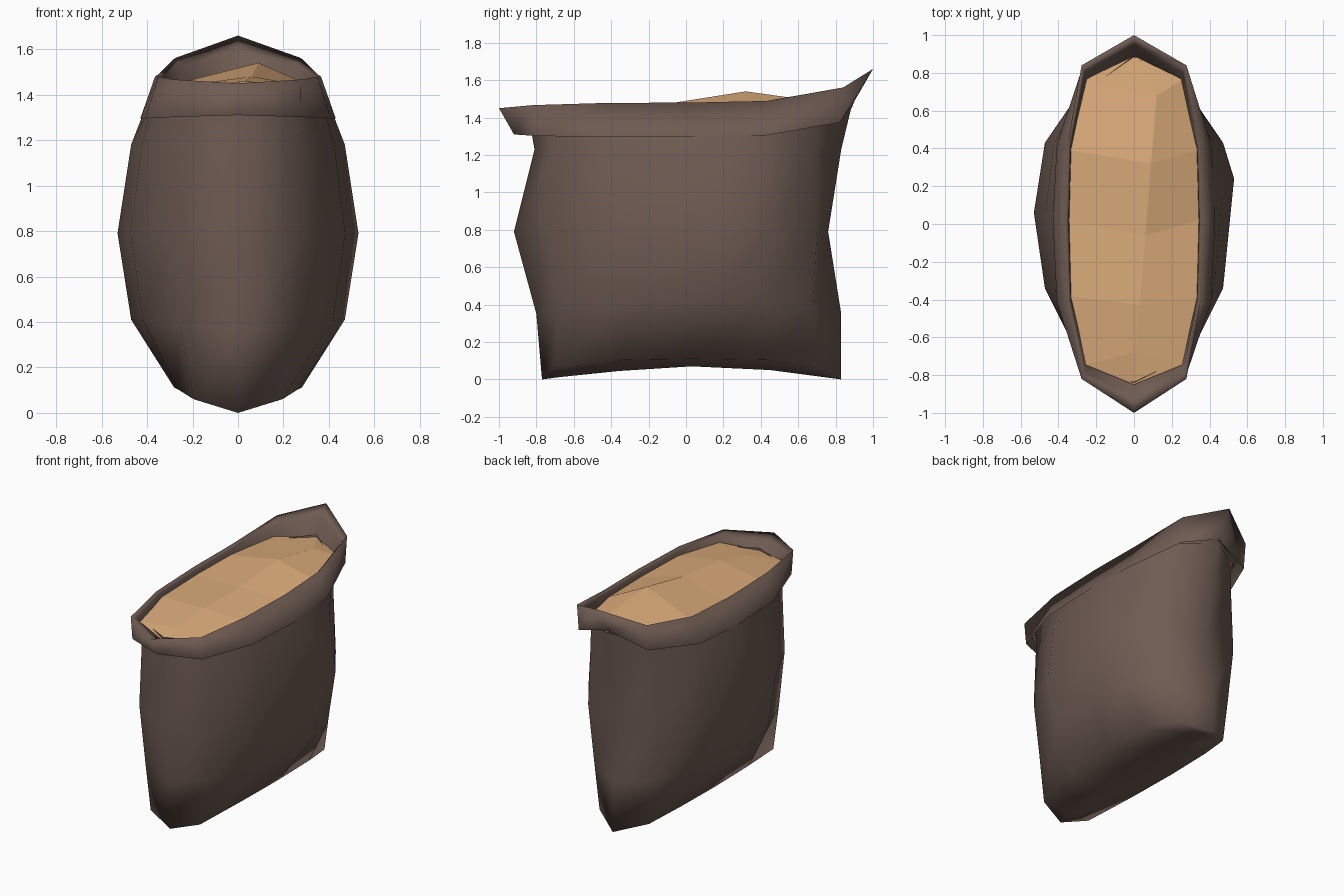
import bpy, bmesh

if "Cube" in bpy.data.objects:
    bpy.data.objects.remove(bpy.data.objects["Cube"])

W = [1, .45, .05, 0, .05, .45, 1]           # how far each column follows the tip height
BODY_Y = [-.71, -.34, .06, .43, .70]        # column positions along the sack body
RIM_Y = [-.82, -.42, .02, .43, .84]         # and along the mouth


def ring(width, y_front, y_back, z_front, z_mid, z_back, corner=.54, quarter=.89,
         ys=BODY_Y, skew=0.0, squash=1.0):
    """Twelve-sided pointed oval; skew slides the broadest points along y."""
    xs = [0, corner, quarter, 1, quarter, corner, 0]
    yy = [y_front] + [y * squash for y in ys] + [y_back]
    side = []
    for i in range(7):
        tip = z_front if i < 3 else z_back
        side.append((xs[i] * width, yy[i], z_mid + (tip - z_mid) * W[i]))
    right = [(x, y + (skew if i == 3 else 0), z) for i, (x, y, z) in enumerate(side)]
    return right + [(-x, y, z) for x, y, z in side[5:0:-1]]


def colour(name, rgb):
    m = bpy.data.materials.new(name)
    m.diffuse_color = (*rgb, 1)
    m.use_nodes = True
    m.node_tree.nodes["Principled BSDF"].inputs["Base Color"].default_value = m.diffuse_color
    return m


def make(name, rings, mat, spine=None, smooth=True):
    """Loft rings upwards; an optional five-point spine closes the first ring."""
    bm = bmesh.new()
    vs = [[bm.verts.new(p) for p in r] for r in rings]
    for a, b in zip(vs, vs[1:]):
        for i in range(12):
            j = (i + 1) % 12
            bm.faces.new((a[i], a[j], b[j], b[i]))
    if spine:
        k = [bm.verts.new(p) for p in spine]
        for s in (1, -1):
            c = [vs[0][(s * i) % 12] for i in range(7)]
            faces = [(c[0], c[1], k[0]), (k[4], c[5], c[6])]
            faces += [(k[i], c[i + 1], c[i + 2], k[i + 1]) for i in range(4)]
            for f in faces:
                # right-hand faces look down for the sack base, up for the grain
                flip = (s == 1) == (len(rings) > 1)
                bm.faces.new(f[::-1] if flip else f)
    for f in bm.faces:
        f.smooth = smooth
    me = bpy.data.meshes.new(name)
    bm.to_mesh(me)
    bm.free()
    me.materials.append(mat)
    ob = bpy.data.objects.new(name, me)
    bpy.context.collection.objects.link(ob)
    return ob


brown = colour("brown_cloth", (.157, .105, .085))
tan = colour("grain_tan", (.71, .41, .195))

# Sack body from the sagging base, over the belly, up under the lip
body = [
    ring(.28, -.77, .83, 0, .11, 0, .70, .95),
    ring(.47, -.80, .83, .35, .41, .35, skew=.1, squash=.97),
    ring(.53, -.92, .76, .79, .79, .79, skew=.18),
    ring(.47, -.81, .83, 1.23, 1.18, 1.23, .57, .90, skew=.1),
    ring(.385, -.84, .89, 1.40, 1.40, 1.48, .68, .94),
]
keel = [(0, -.68, .012), (0, -.36, .045), (0, .03, .07), (0, .45, .05), (0, .74, .012)]
make("sack_body", body, brown, keel)

# Folded-over lip: outer hem, top edge, inner wall down to the grain
lip = [
    ring(.43, -.92, .89, 1.31, 1.295, 1.47, .64, .95, RIM_Y, squash=.98),
    ring(.365, -1, 1, 1.45, 1.48, 1.66, .76, .96, RIM_Y),
    ring(.345, -.92, .95, 1.42, 1.46, 1.60, .75, .97, RIM_Y, squash=.95),
    ring(.34, -.83, .88, 1.34, 1.38, 1.44, .72, .97, RIM_Y, squash=.90),
]
make("sack_lip", lip, brown)

# Faceted heap of grain filling the mouth
edge = [ring(.345, -.85, .90, 1.38, 1.43, 1.46, .74, .97, RIM_Y, squash=.91)]
ridge = [(.01, -.68, 1.41), (.03, -.43, 1.46), (.06, -.06, 1.48),
         (.09, .32, 1.54), (.12, .68, 1.49)]
make("grain", edge, tan, ridge, smooth=False)
